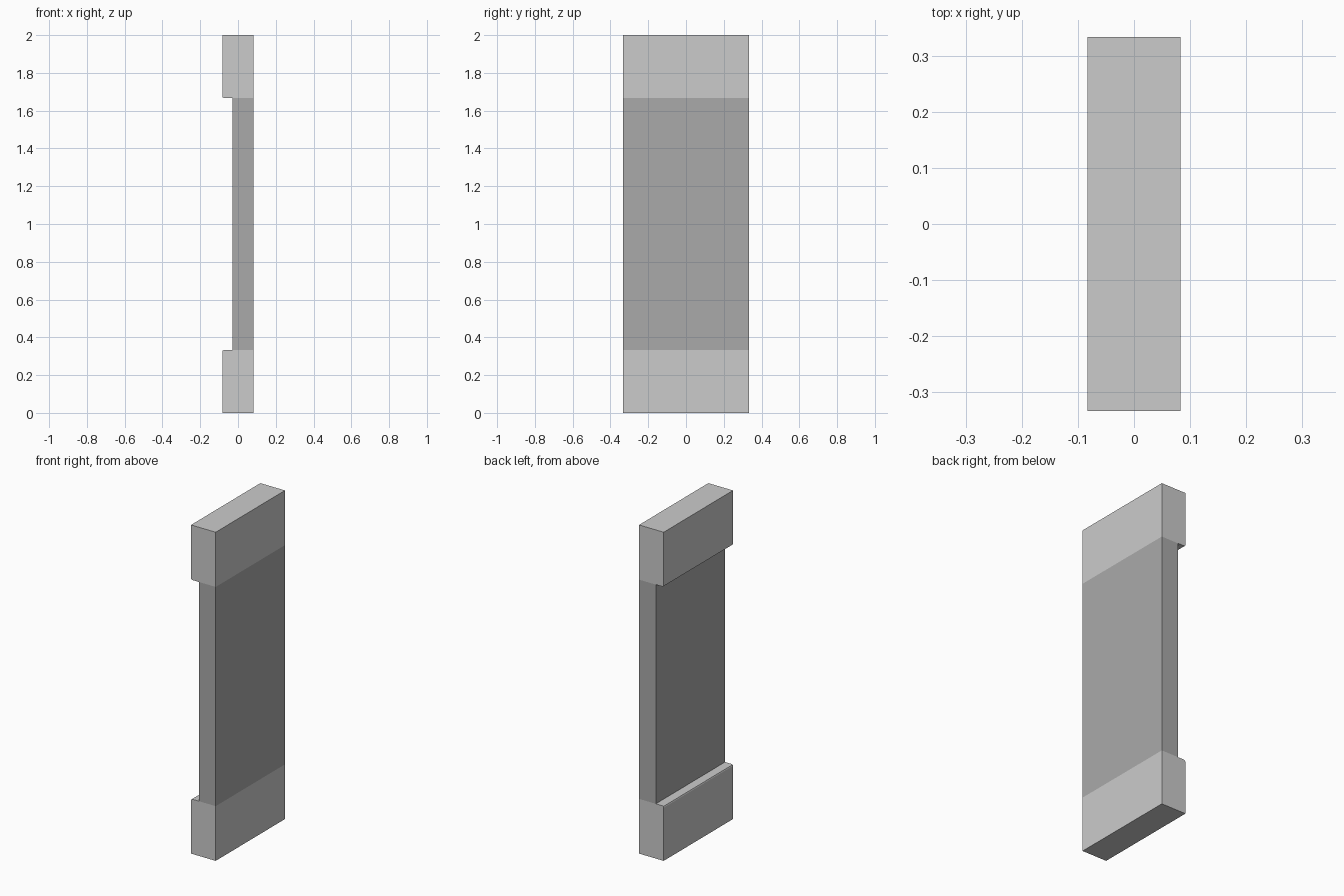
import bpy

if "Cube" in bpy.data.objects:
    bpy.data.objects.remove(bpy.data.objects["Cube"])

HALF_X, HALF_Y, HEIGHT = 0.083, 0.333, 2.0
CAP, INNER_X, CH = 0.333, -0.03, 0.009


def material(name, grey):
    mat = bpy.data.materials.new(name)
    mat.diffuse_color = (grey, grey, grey, 1)
    mat.use_nodes = True
    mat.node_tree.nodes["Principled BSDF"].inputs["Base Color"].default_value = mat.diffuse_color
    return mat


def extrude_y(name, profile, mat):
    """Closed prism from an (x, z) profile spanning the full depth."""
    n = len(profile)
    verts = [(x, y, z) for y in (-HALF_Y, HALF_Y) for x, z in profile]
    faces = [tuple(range(n)), tuple(range(2 * n - 1, n - 1, -1))]
    faces += [(i, i + n, (i + 1) % n + n, (i + 1) % n) for i in range(n)]
    mesh = bpy.data.meshes.new(name)
    mesh.from_pydata(verts, [], faces)
    mesh.materials.append(mat)
    obj = bpy.data.objects.new(name, mesh)
    bpy.context.collection.objects.link(obj)
    return obj


light = material("light_grey", 0.8)
dark = material("dark_grey", 0.4)

# End blocks: small rounded edge where the ledge meets the outer face
cap = [(-HALF_X, 0), (HALF_X, 0), (HALF_X, CAP), (INNER_X, CAP),
       (-HALF_X + CH, CAP), (-HALF_X + CH * 0.3, CAP - CH * 0.3), (-HALF_X, CAP - CH)]
extrude_y("bottom_block", cap, light)
extrude_y("top_block", [(x, HEIGHT - z) for x, z in reversed(cap)], light)

# Recessed panel, flush with the blocks on the +x side
extrude_y("panel", [(INNER_X, CAP), (HALF_X, CAP),
                    (HALF_X, HEIGHT - CAP), (INNER_X, HEIGHT - CAP)], dark)
